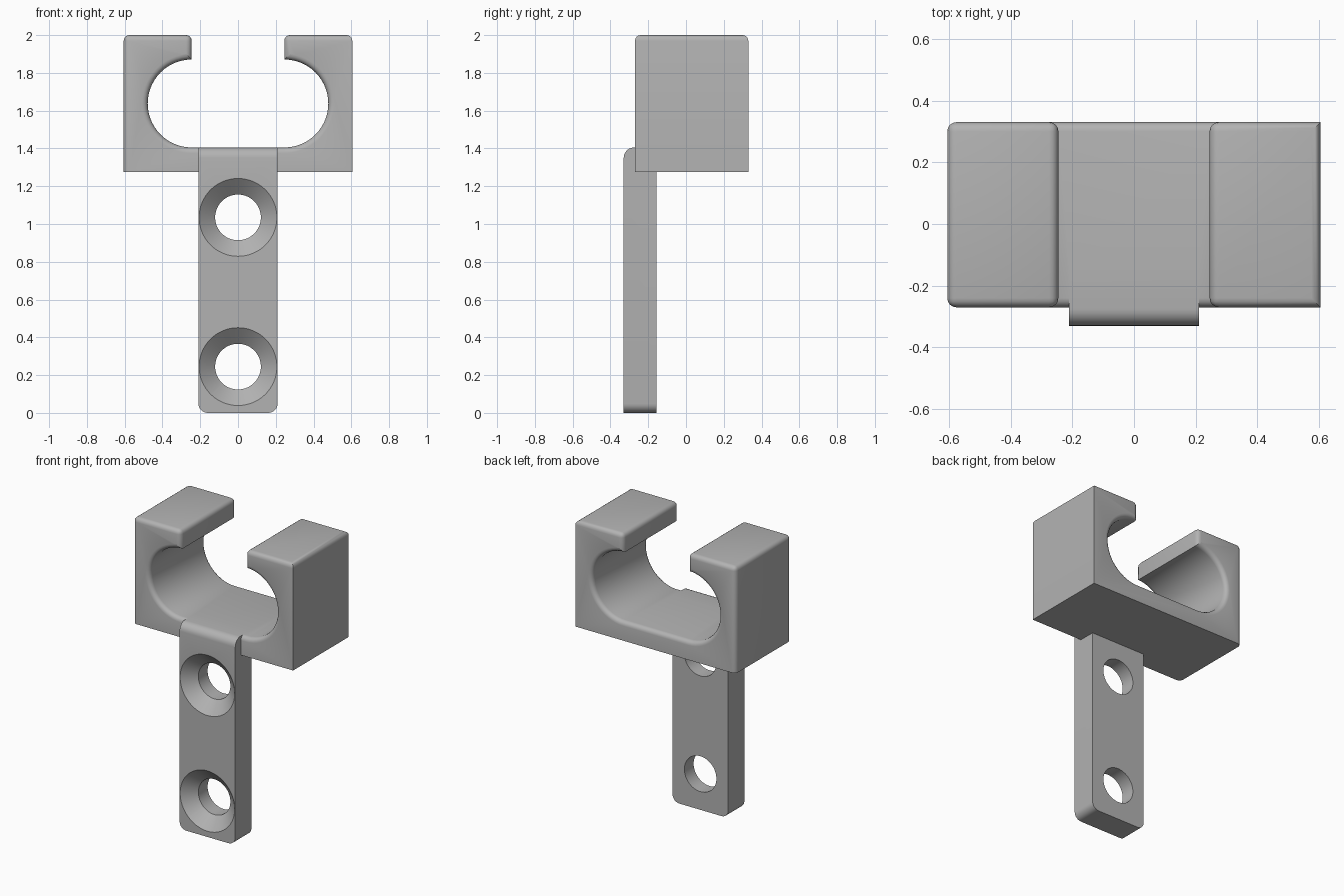
import bpy, bmesh
from math import sin, cos, pi, radians
from mathutils import Matrix

if "Cube" in bpy.data.objects:
    bpy.data.objects.remove(bpy.data.objects["Cube"])

grey = bpy.data.materials.new("light grey plastic")
grey.use_nodes = True
COLOUR = (0.45, 0.45, 0.45, 1)
grey.diffuse_color = COLOUR
grey.node_tree.nodes["Principled BSDF"].inputs["Base Color"].default_value = COLOUR

HALF, BASE, TOP = 0.605, 1.275, 2.0          # clip block
FRONT, BACK = -0.27, 0.33
GAP, RADIUS, MID = 0.245, 0.233, 1.638       # slot opening and slot ends
FILLET = 0.03
TAB_HALF, TAB_FRONT, TAB_BACK = 0.21, -0.33, -0.155


def make_object(name, bm):
    bmesh.ops.recalc_face_normals(bm, faces=bm.faces)
    mesh = bpy.data.meshes.new(name)
    bm.to_mesh(mesh)
    bm.free()
    mesh.materials.append(grey)
    obj = bpy.data.objects.new(name, mesh)
    bpy.context.collection.objects.link(obj)
    return obj


def extrude_profile(points, front, back):
    bm = bmesh.new()
    face = bm.faces.new([bm.verts.new((x, front, z)) for x, z in points])
    made = bmesh.ops.extrude_face_region(bm, geom=[face])["geom"]
    verts = [g for g in made if isinstance(g, bmesh.types.BMVert)]
    bmesh.ops.translate(bm, verts=verts, vec=(0, back - front, 0))
    return bm


def bevel(bm, rule, size, steps=4):
    def chosen(edge):
        a, b = (v.co for v in edge.verts)
        return rule((a + b) / 2, abs(a.y - b.y) > 0.01)
    bmesh.ops.bevel(bm, geom=[e for e in bm.edges if chosen(e)], offset=size,
                    segments=steps, profile=0.5, affect='EDGES', clamp_overlap=False)


def boolean(target, other, operation):
    mod = target.modifiers.new("boolean", 'BOOLEAN')
    mod.object, mod.operation, mod.solver = other, operation, 'EXACT'
    bpy.context.view_layer.objects.active = target
    bpy.ops.object.modifier_apply(modifier=mod.name)
    bpy.data.objects.remove(other)


# Clip block: outer box with a round-ended slot open at the top
STEPS = 28
arc = [(GAP + RADIUS * sin(pi * i / STEPS), MID - RADIUS * cos(pi * i / STEPS))
       for i in range(STEPS + 1)]
right_side = arc + [(GAP, TOP), (HALF, TOP), (HALF, BASE)]
left_side = [(-x, z) for x, z in reversed(right_side)]
bm = extrude_profile(right_side + left_side, FRONT, BACK)


def clip_edges(mid, lengthwise):
    if lengthwise:
        return mid.z > TOP - 0.001
    return mid.z > BASE + 0.001 and mid.x < HALF - 0.001


bevel(bm, clip_edges, FILLET)
clip = make_object("clip_bracket", bm)

# Mounting tab with rounded lower corners and a rounded upper front edge
floor = MID - RADIUS
bm = extrude_profile([(-TAB_HALF, 0), (TAB_HALF, 0), (TAB_HALF, floor), (-TAB_HALF, floor)],
                     TAB_FRONT, TAB_BACK)
bevel(bm, lambda mid, lengthwise: lengthwise and mid.z < 0.01, 0.05, 6)
bevel(bm, lambda mid, lengthwise: not lengthwise and mid.z > floor - 0.001
      and mid.y < TAB_FRONT + 0.001, 0.055, 6)
tab = make_object("mounting_tab", bm)

# Countersunk screw holes
HOLE, SINK, DEPTH, SIDES = 0.121, 0.206, 0.075, 64
lead = 0.02
for z in (1.035, 0.245):
    stations = [(TAB_FRONT - lead, SINK + lead * (SINK - HOLE) / DEPTH),
                (TAB_FRONT + DEPTH, HOLE), (TAB_BACK + lead, HOLE)]
    bm = bmesh.new()
    rings = [[bm.verts.new((r * cos(2 * pi * i / SIDES), y, z + r * sin(2 * pi * i / SIDES)))
              for i in range(SIDES)] for y, r in stations]
    for a, b in zip(rings, rings[1:]):
        for i in range(SIDES):
            j = (i + 1) % SIDES
            bm.faces.new((a[i], a[j], b[j], b[i]))
    bm.faces.new(rings[0])
    bm.faces.new(rings[-1])
    cutter = make_object("screw_cutter", bm)
    cutter.hide_render = True
    boolean(tab, cutter, 'DIFFERENCE')

# Join into one solid and smooth the curves
boolean(clip, tab, 'UNION')
bpy.ops.object.select_all(action='DESELECT')
clip.select_set(True)
bpy.context.view_layer.objects.active = clip
bpy.ops.object.shade_smooth_by_angle(angle=radians(30))
